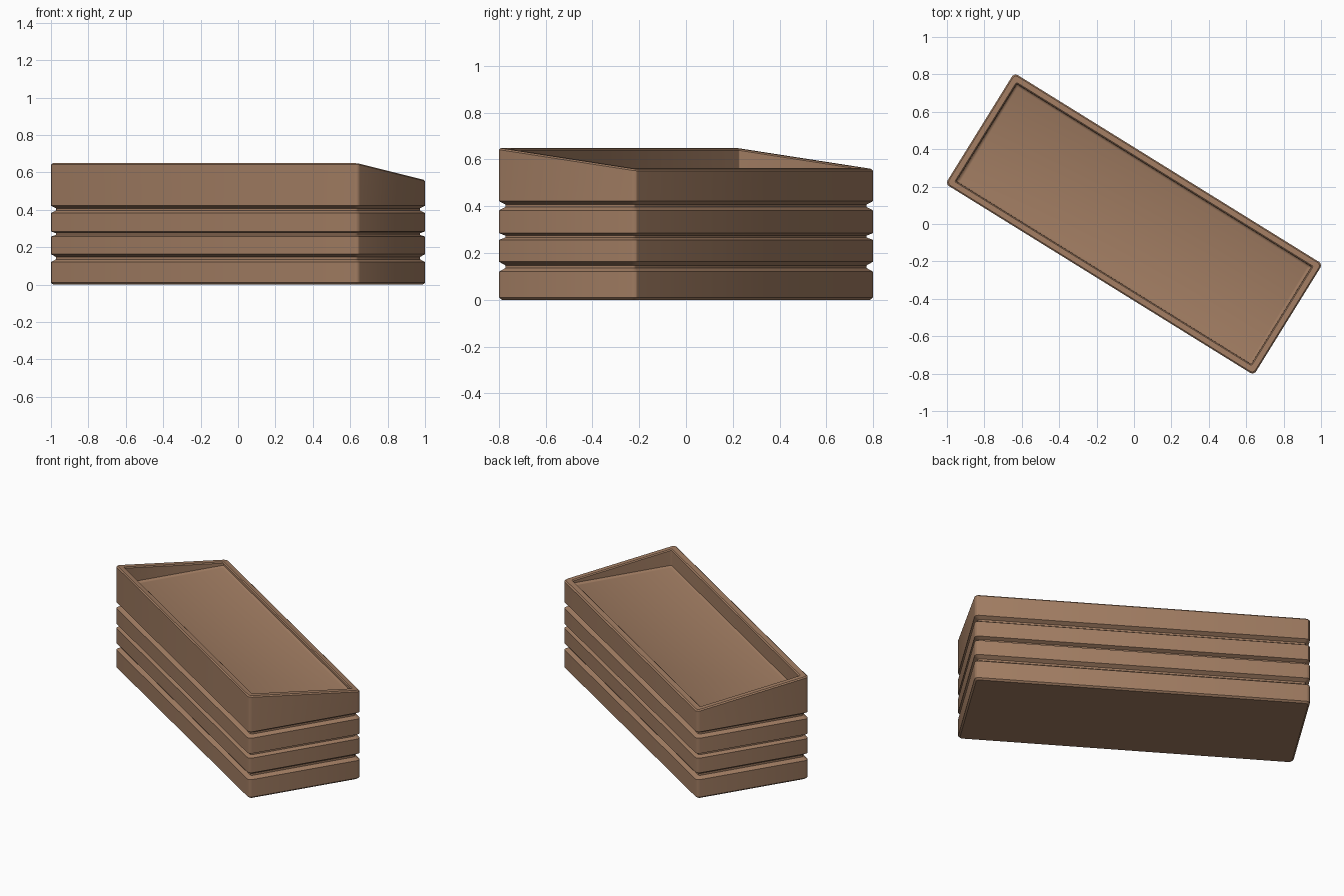
import bpy, bmesh
from math import sin, cos, pi, radians

if "Cube" in bpy.data.objects:
    bpy.data.objects.remove(bpy.data.objects["Cube"])

HALF_L, HALF_W = 0.97, 0.349      # half length and half width of the box
TURN = radians(-31.8)             # box is turned on the ground
RISE = 0.046                      # half the height difference of the sloped rim
SEGS = 3                          # facets per rounded corner


def ring(bm, inset, z, sloped=False):
    """Rounded rectangle of vertices; a sloped ring is higher along the front."""
    a, b = HALF_L - inset, HALF_W - inset
    r = max(0.022 - inset * 0.4, 0.006)
    verts = []
    for q, (sx, sy) in enumerate([(1, 1), (-1, 1), (-1, -1), (1, -1)]):
        for i in range(SEGS + 1):
            t = (q + i / SEGS) * pi / 2
            x = sx * (a - r) + r * cos(t)
            y = sy * (b - r) + r * sin(t)
            h = z - RISE * y / HALF_W if sloped else z
            verts.append(bm.verts.new((x * cos(TURN) - y * sin(TURN),
                                       x * sin(TURN) + y * cos(TURN), h)))
    return verts


def loft(name, rings, mat):
    bm = bmesh.new()
    loops = [ring(bm, *p) for p in rings]
    n = len(loops[0])
    for lo, hi in zip(loops, loops[1:]):
        for i in range(n):
            j = (i + 1) % n
            bm.faces.new((lo[i], lo[j], hi[j], hi[i]))
    bm.faces.new(loops[0][::-1])
    bm.faces.new(loops[-1])
    bmesh.ops.recalc_face_normals(bm, faces=bm.faces)
    me = bpy.data.meshes.new(name)
    bm.to_mesh(me)
    bm.free()
    me.materials.append(mat)
    ob = bpy.data.objects.new(name, me)
    bpy.context.collection.objects.link(ob)
    bpy.context.view_layer.objects.active = ob
    ob.select_set(True)
    bpy.ops.object.shade_smooth_by_angle(angle=radians(30))
    ob.select_set(False)
    return ob


wood = bpy.data.materials.new("wood")
wood.diffuse_color = (0.35, 0.20, 0.12, 1)
wood.use_nodes = True
wood.node_tree.nodes["Principled BSDF"].inputs["Base Color"].default_value = wood.diffuse_color

# base with chamfered foot
profile = [(0.010, 0.0), (0.0, 0.010)]
# three chamfered grooves between the planks
for low, high in [(0.120, 0.163), (0.256, 0.285), (0.382, 0.422)]:
    c = (high - low) * 0.36
    profile += [(0.0, low), (0.022, low + c), (0.022, high - c), (0.0, high)]
# sloped rim, inner walls and flat recessed floor
profile += [(0.0, 0.597, True), (0.007, 0.604, True), (0.036, 0.604, True),
            (0.042, 0.598, True), (0.043, 0.545), (0.048, 0.539), (0.056, 0.536)]
loft("planked_box", profile, wood)
